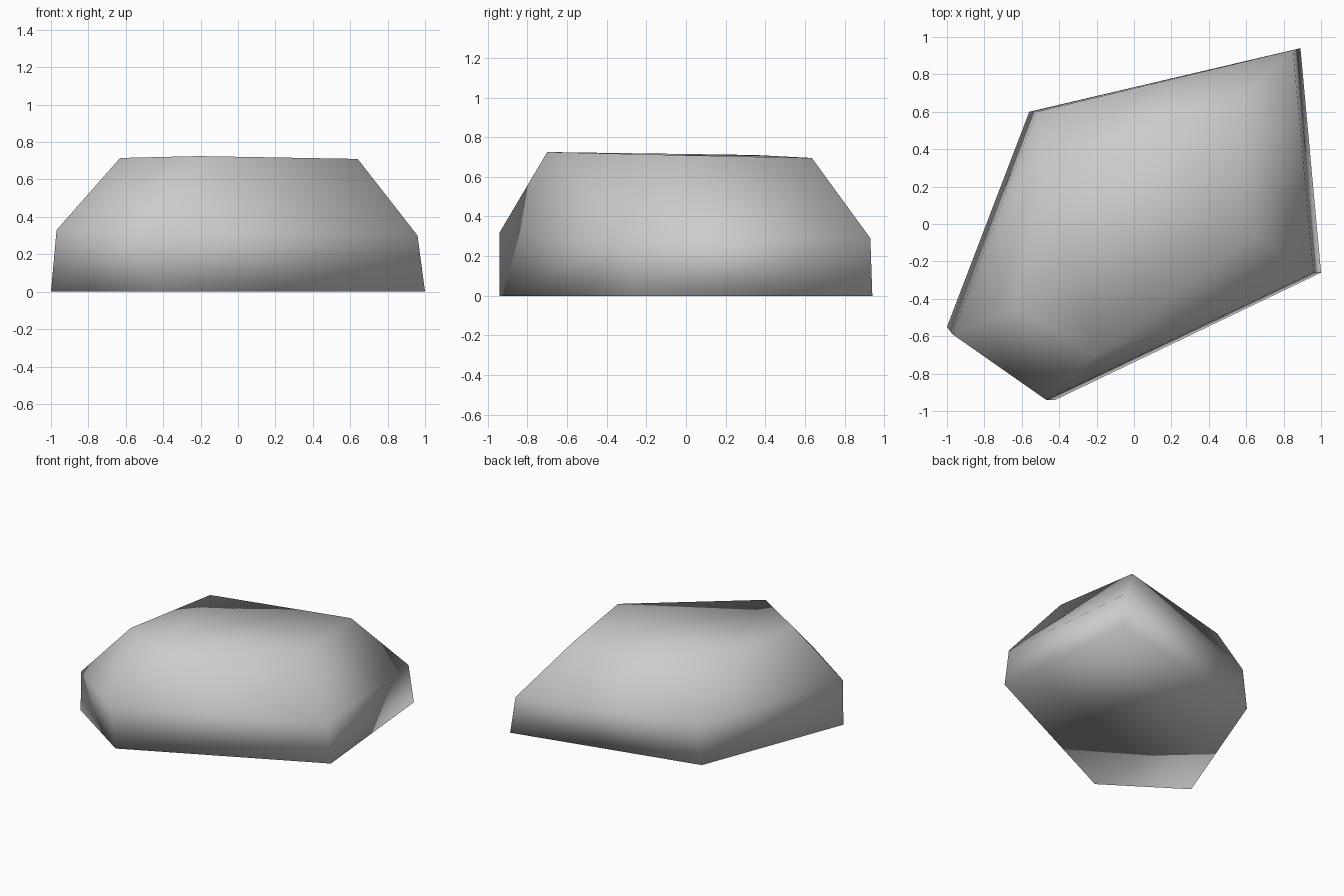
import bpy
import bmesh

cube = bpy.data.objects.get("Cube")
if cube:
    bpy.data.objects.remove(cube, do_unlink=True)

# Stone colour
stone = bpy.data.materials.new("stone_grey")
stone.use_nodes = True
grey = (0.6, 0.6, 0.6, 1)
stone.diffuse_color = grey
stone.node_tree.nodes["Principled BSDF"].inputs["Base Color"].default_value = grey

# Five-sided cross-sections: ground, shoulder, crown
sections = [
    [(-1, -0.55, 0), (-0.42, -0.94, 0), (1, -0.26, 0), (0.89, 0.94, 0), (-0.56, 0.6, 0)],
    [(-0.97, -0.59, 0.33), (-0.47, -0.94, 0.32), (0.96, -0.26, 0.3),
     (0.85, 0.93, 0.29), (-0.52, 0.6, 0.31)],
    [(-0.63, -0.45, 0.715), (-0.21, -0.7, 0.725), (0.64, -0.06, 0.71),
     (0.55, 0.635, 0.695), (-0.49, 0.35, 0.71)],
]

# Rock body: bridge the sections and cap both ends
bm = bmesh.new()
rings = [[bm.verts.new(p) for p in section] for section in sections]
for low, high in zip(rings, rings[1:]):
    for i in range(len(low)):
        j = (i + 1) % len(low)
        bm.faces.new((low[i], low[j], high[j], high[i]))
bm.faces.new(rings[0][::-1])
bm.faces.new(rings[-1])
bmesh.ops.triangulate(bm, faces=bm.faces[:])
bmesh.ops.recalc_face_normals(bm, faces=bm.faces[:])
for face in bm.faces:
    face.smooth = True

mesh = bpy.data.meshes.new("rock")
bm.to_mesh(mesh)
bm.free()
mesh.materials.append(stone)
rock = bpy.data.objects.new("rock", mesh)
bpy.context.collection.objects.link(rock)
